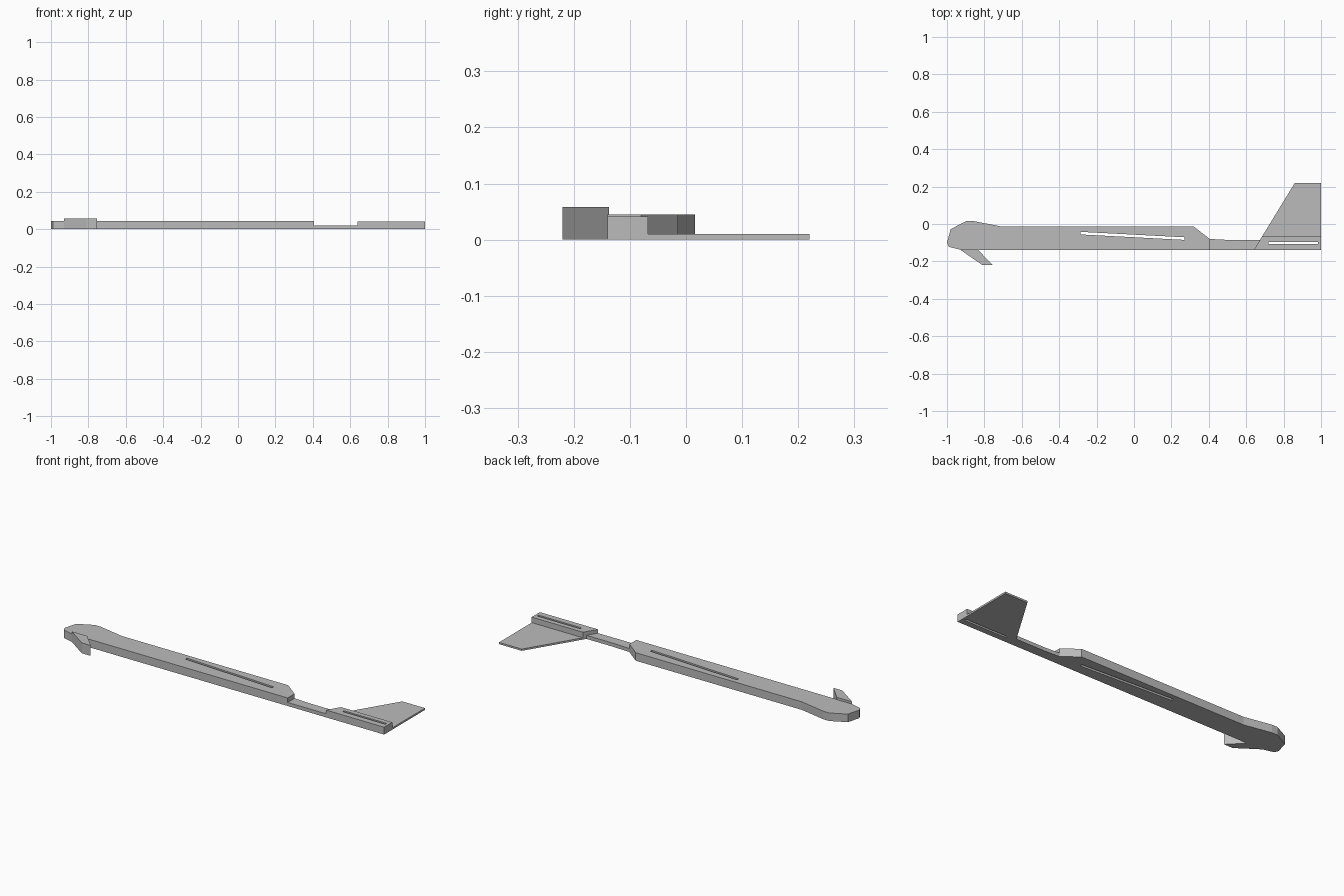
import bpy
import bmesh

cube = bpy.data.objects.get("Cube")
if cube:
    bpy.data.objects.remove(cube, do_unlink=True)

GREY = (0.5, 0.5, 0.5, 1.0)
mat = bpy.data.materials.new("plain grey")
mat.use_nodes = True
mat.diffuse_color = GREY
mat.node_tree.nodes["Principled BSDF"].inputs["Base Color"].default_value = GREY


def plate(name, height, outline, *holes):
    """Flat sheet part: an outline with optional through slots, extruded up from the ground."""
    bm = bmesh.new()
    edges = []
    for loop in (outline, *holes):
        verts = [bm.verts.new((x, y, 0)) for x, y in loop]
        edges += [bm.edges.new((v, verts[i - 1])) for i, v in enumerate(verts)]
    bmesh.ops.triangle_fill(bm, edges=edges, use_beauty=True, use_dissolve=False)
    ext = bmesh.ops.extrude_face_region(bm, geom=bm.faces[:], use_keep_orig=True)
    top = [g for g in ext["geom"] if isinstance(g, bmesh.types.BMVert)]
    bmesh.ops.translate(bm, verts=top, vec=(0, 0, height))
    bmesh.ops.recalc_face_normals(bm, faces=bm.faces[:])
    mesh = bpy.data.meshes.new(name)
    bm.to_mesh(mesh)
    bm.free()
    mesh.materials.append(mat)
    obj = bpy.data.objects.new(name, mesh)
    bpy.context.collection.objects.link(obj)
    return obj


BASE = -0.14          # straight keel line shared by all parts
RIB = -0.068          # where the thick tail block meets the thin fin


def sweep(y):
    """x of the slanted leading edge of the tail at a given y."""
    return 0.64 + (y - BASE) * 0.22 / 0.36


# Body with the slanted wing slot
plate("fuselage", 0.045,
      [(-1, -0.1), (-0.98, -0.027), (-0.895, 0.016), (-0.86, 0.016),
       (-0.705, -0.014), (0.32, -0.014), (0.405, -0.08), (0.405, BASE),
       (-0.92, BASE), (-0.99, -0.122)],
      [(-0.285, -0.042), (0.27, -0.071), (0.27, -0.085), (-0.285, -0.056)])

# Launch hook below the nose
plate("launch_hook", 0.058,
      [(-0.93, -0.137), (-0.835, -0.137), (-0.755, -0.22), (-0.81, -0.22)])

# Thin boom between body and tail
plate("tail_boom", 0.02,
      [(0.405, -0.08), (0.5, -0.085), (sweep(-0.085), -0.085),
       (sweep(BASE), BASE), (0.405, BASE)])

# Thick tail block with the tailplane slot
plate("tail_block", 0.041,
      [(sweep(BASE), BASE), (sweep(RIB), RIB), (1, RIB), (1, BASE)],
      [(0.72, -0.095), (0.985, -0.095), (0.985, -0.107), (0.72, -0.107)])

# Thin swept fin
plate("tail_fin", 0.01,
      [(sweep(RIB), RIB), (sweep(0.22), 0.22), (1, 0.22), (1, RIB)])
